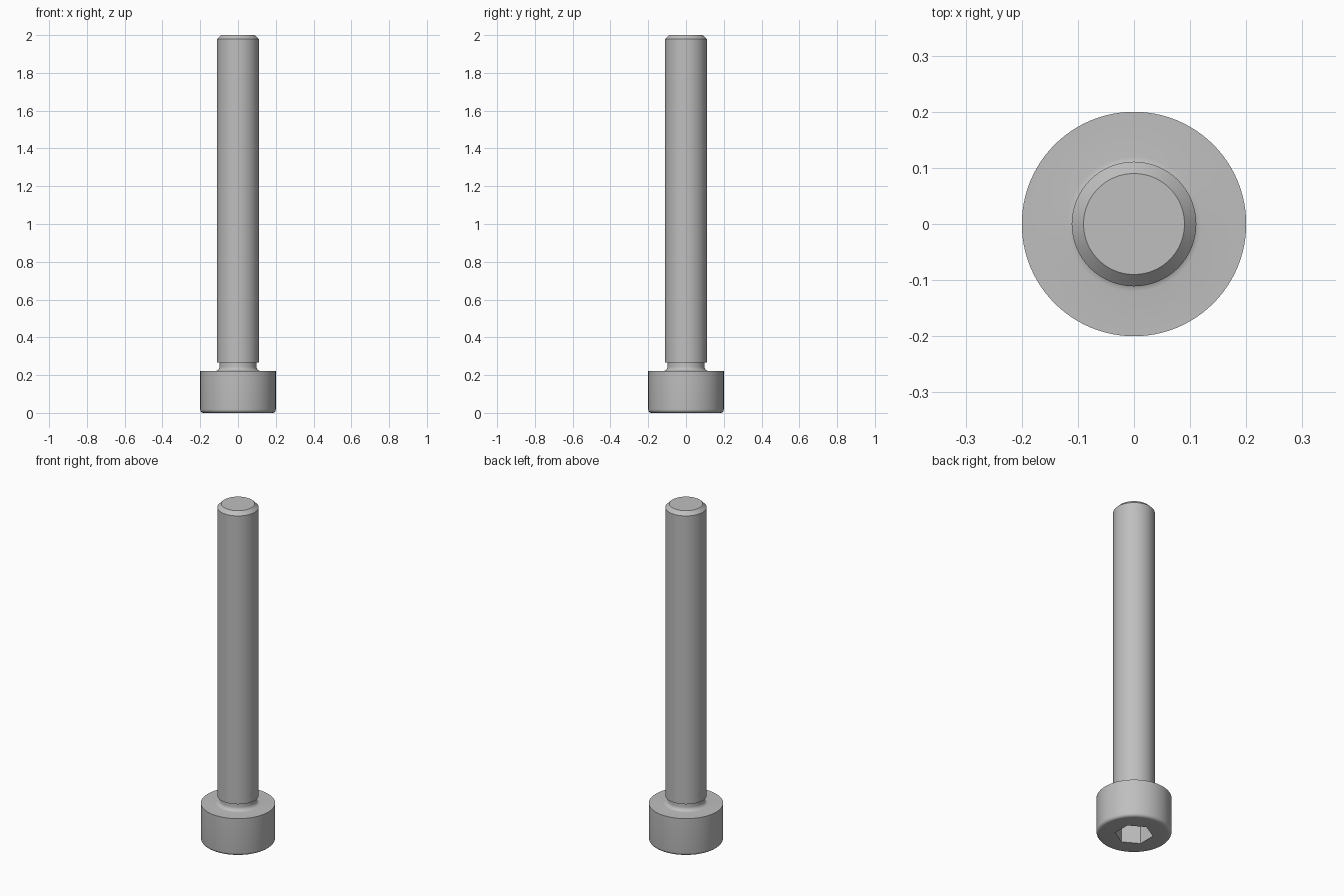
import bpy, bmesh, math

cube = bpy.data.objects.get("Cube")
if cube:
    bpy.data.objects.remove(cube, do_unlink=True)

SEGMENTS = 96
HEAD_R, HEAD_H, EDGE_R = 0.2, 0.222, 0.018
SHAFT_R, TIP_R, TOP = 0.111, 0.09, 2.0
NECK_R, NECK_TOP, FILLET = 0.098, 0.266, 0.022
HEX_R, HEX_DEPTH = 0.1026, 0.115

steel = bpy.data.materials.new("grey steel")
steel.use_nodes = True
steel.diffuse_color = (0.52, 0.52, 0.52, 1)
steel.node_tree.nodes["Principled BSDF"].inputs["Base Color"].default_value = steel.diffuse_color


def arc(cx, cz, radius, start, end, steps=6):
    """Points of a circular arc in the (radius, height) plane."""
    angles = [math.radians(start + (end - start) * i / steps) for i in range(steps + 1)]
    return [(cx + radius * math.cos(a), cz + radius * math.sin(a)) for a in angles]


def ring(bm, radius, z, count, offset=0.0):
    turns = [offset + math.tau * i / count for i in range(count)]
    return [bm.verts.new((radius * math.cos(a), radius * math.sin(a), z)) for a in turns]


def bridge(bm, low, high):
    n = len(low)
    for i in range(n):
        j = (i + 1) % n
        bm.faces.new((low[i], low[j], high[j], high[i]))


def loop_edges(bm, loop):
    found = []
    for a, b in zip(loop, loop[1:] + loop[:1]):
        found.append(bm.edges.get((a, b)) or bm.edges.new((a, b)))
    return found


# Outline: rounded head rim, filleted undercut neck, shaft, chamfered tip
profile = arc(HEAD_R - EDGE_R, EDGE_R, EDGE_R, -90, 0)
profile.append((HEAD_R, HEAD_H))
profile += arc(NECK_R + FILLET, HEAD_H + FILLET, FILLET, 270, 180)
profile += [(NECK_R, NECK_TOP), (SHAFT_R, NECK_TOP),
            (SHAFT_R, TOP - (SHAFT_R - TIP_R)), (TIP_R, TOP)]

bm = bmesh.new()
rings = [ring(bm, r, z, SEGMENTS) for r, z in profile]
for low, high in zip(rings, rings[1:]):
    bridge(bm, low, high)
bm.faces.new(rings[-1])

# Hexagonal key socket in the underside of the head
mouth = ring(bm, HEX_R, 0, 6, math.pi / 6)
floor = ring(bm, HEX_R, HEX_DEPTH, 6, math.pi / 6)
bridge(bm, mouth, floor)
bm.faces.new(floor)
bmesh.ops.triangle_fill(bm, use_beauty=True,
                        edges=loop_edges(bm, rings[0]) + loop_edges(bm, mouth))
bmesh.ops.recalc_face_normals(bm, faces=bm.faces)

mesh = bpy.data.meshes.new("socket_head_bolt")
bm.to_mesh(mesh)
bm.free()
mesh.materials.append(steel)
bolt = bpy.data.objects.new("socket_head_bolt", mesh)
bpy.context.collection.objects.link(bolt)

# Smooth the round surfaces, keep the machined edges crisp
bpy.ops.object.select_all(action='DESELECT')
bolt.select_set(True)
bpy.context.view_layer.objects.active = bolt
bpy.ops.object.shade_smooth_by_angle(angle=math.radians(30))
